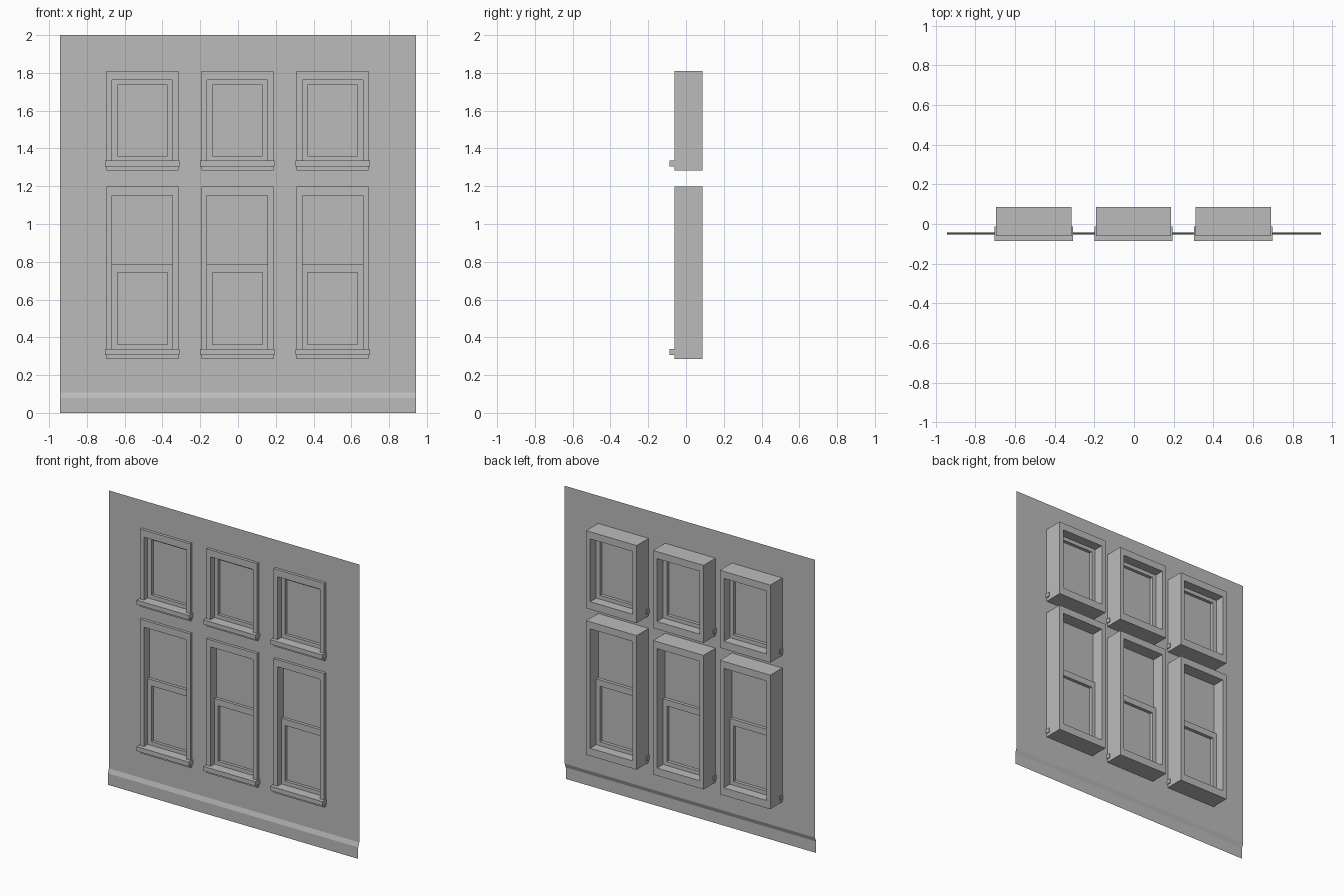
import bpy
import bmesh

cube = bpy.data.objects.get("Cube")
if cube:
    bpy.data.objects.remove(cube, do_unlink=True)

grey = bpy.data.materials.new("plain_grey")
grey.use_nodes = True
COLOUR = (0.5, 0.5, 0.5, 1)
grey.diffuse_color = COLOUR
grey.node_tree.nodes["Principled BSDF"].inputs["Base Color"].default_value = COLOUR

WALL_Y = -0.042
CENTRES = (-0.506, -0.003, 0.501)
HALF_OUT, HALF_IN, HALF_GLASS = 0.19, 0.16, 0.132


def finish(bm, name):
    bmesh.ops.recalc_face_normals(bm, faces=bm.faces[:])
    mesh = bpy.data.meshes.new(name)
    bm.to_mesh(mesh)
    bm.free()
    mesh.materials.append(grey)
    obj = bpy.data.objects.new(name, mesh)
    bpy.context.collection.objects.link(obj)
    return obj


def rect(bm, x, half, z0, z1, y):
    corners = ((-half, z0), (half, z0), (half, z1), (-half, z1))
    return [bm.verts.new((x + dx, y, z)) for dx, z in corners]


def ring(name, x, outer, inner, y0, y1):
    """Rectangular frame; outer and inner are (half width, bottom, top)."""
    bm = bmesh.new()
    loops = [rect(bm, x, *size, y) for size, y in
             ((outer, y0), (outer, y1), (inner, y1), (inner, y0))]
    for a, b in zip(loops, loops[1:] + loops[:1]):
        for i in range(4):
            j = (i + 1) % 4
            bm.faces.new((a[i], a[j], b[j], b[i]))
    return finish(bm, name)


def box(name, x, half, z0, z1, y0, y1):
    bm = bmesh.new()
    a, b = rect(bm, x, half, z0, z1, y0), rect(bm, x, half, z0, z1, y1)
    bm.faces.new(a)
    bm.faces.new(b)
    for i in range(4):
        j = (i + 1) % 4
        bm.faces.new((a[i], a[j], b[j], b[i]))
    return finish(bm, name)


def pane(name, x, half, z0, z1, y):
    bm = bmesh.new()
    bm.faces.new(rect(bm, x, half, z0, z1, y))
    return finish(bm, name)


def window(name, x, z0, z1, sash_top, glass_top):
    low, high = z0 + 0.052, z1 - 0.048
    ring(name + "_casing", x, (HALF_OUT, z0, z1), (HALF_IN, low, high), -0.061, 0.087)
    ring(name + "_sash", x, (HALF_IN, low, sash_top),
         (HALF_GLASS, low + 0.026, glass_top), -0.02, 0.022)
    pane(name + "_glass", x, HALF_GLASS, low + 0.026, glass_top, 0.0)
    box(name + "_sill", x, 0.197, z0 + 0.022, z0 + 0.052, -0.087, -0.013)
    # Upper pane fills the opening above a lower sash
    if sash_top < high:
        pane(name + "_upper_glass", x, HALF_IN, sash_top, high, 0.0)


# Two rows of three windows
ROWS = {"upper": (1.283, 1.811), "lower": (0.285, 1.198)}
for side, x in zip(("right", "middle", "left"), CENTRES):
    window("upper_window_" + side, x, *ROWS["upper"], 1.763, 1.737)
    window("lower_window_" + side, x, *ROWS["lower"], 0.785, 0.742)

# Wall sheet with window openings and a projecting plinth below
xs = [-0.943] + [c + s * HALF_OUT for c in CENTRES for s in (-1, 1)] + [0.943]
profile = [(-0.053, 0), (-0.053, 0.078), (WALL_Y, 0.108)]
profile += [(WALL_Y, z) for z in (*ROWS["lower"], *ROWS["upper"], 2)]
bm = bmesh.new()
grid = [[bm.verts.new((x, y, z)) for x in xs] for y, z in profile]
for r in range(len(profile) - 1):
    for c in range(len(xs) - 1):
        if r in (3, 5) and c % 2:
            continue
        bm.faces.new((grid[r][c], grid[r][c + 1], grid[r + 1][c + 1], grid[r + 1][c]))
finish(bm, "wall")
